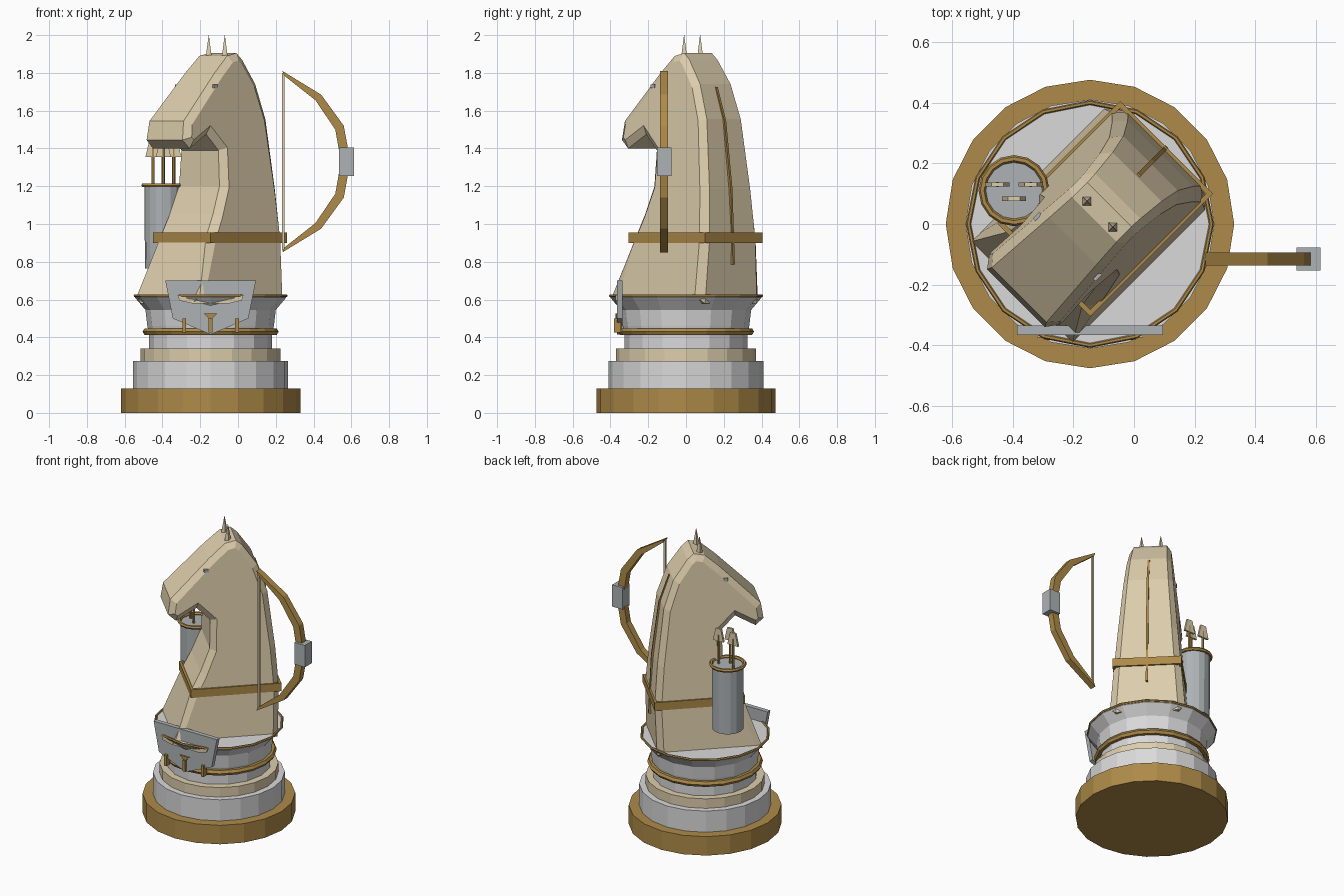
import bpy, bmesh, math
from mathutils import Matrix, Vector

cube = bpy.data.objects.get("Cube")
if cube:
    bpy.data.objects.remove(cube, do_unlink=True)


def material(name, rgb):
    m = bpy.data.materials.new(name)
    m.use_nodes = True
    m.diffuse_color = (*rgb, 1)
    m.node_tree.nodes["Principled BSDF"].inputs["Base Color"].default_value = (*rgb, 1)
    return m


GOLD = material("antique gold", (0.42, 0.255, 0.065))
CREAM = material("warm cream", (0.72, 0.61, 0.41))
WHITE = material("porcelain white", (0.70, 0.70, 0.71))
STEEL = material("steel grey", (0.42, 0.45, 0.46))

AXIS = -0.145  # x position of the pedestal axis
PEDESTAL = Matrix.Translation((AXIS, 0, 0))
# Horse frame: x forward, y sideways, turned to the front right corner
HORSE = PEDESTAL @ Matrix.Rotation(math.radians(225), 4, 'Z')
WORLD = Matrix.Identity(4)


def finish(name, bm, mat, frame=WORLD):
    bmesh.ops.transform(bm, matrix=frame, verts=bm.verts)
    bmesh.ops.recalc_face_normals(bm, faces=bm.faces)
    mesh = bpy.data.meshes.new(name)
    bm.to_mesh(mesh)
    bm.free()
    mesh.materials.append(mat)
    obj = bpy.data.objects.new(name, mesh)
    bpy.context.collection.objects.link(obj)
    return obj


def box(name, lo, hi, mat, frame=WORLD):
    lo, hi = Vector(lo), Vector(hi)
    bm = bmesh.new()
    bmesh.ops.create_cube(bm, size=1)
    for v in bm.verts:
        v.co = (lo + hi) / 2 + v.co * (hi - lo)
    return finish(name, bm, mat, frame)


def prism_mesh(points, y0, y1):
    """Outline in the xz plane, extruded from y0 to y1."""
    bm = bmesh.new()
    face = bm.faces.new([bm.verts.new((x, y0, z)) for x, z in points])
    ext = bmesh.ops.extrude_face_region(bm, geom=[face], use_keep_orig=True)
    for v in ext["geom"]:
        if isinstance(v, bmesh.types.BMVert):
            v.co.y = y1
    return bm


def prism(name, points, y0, y1, mat, frame=WORLD):
    return finish(name, prism_mesh(points, y0, y1), mat, frame)


def lathe(name, profile, sides, mat, frame=PEDESTAL, closed=False):
    """Spin (radius, z) points; a closed profile makes a ring, an open one is capped."""
    bm = bmesh.new()
    rings = []
    for r, z in profile:
        rings.append([bm.verts.new((r * math.cos(a), r * math.sin(a), z))
                      for a in (math.tau * i / sides for i in range(sides))])
    pairs = list(zip(rings, rings[1:]))
    if closed:
        pairs.append((rings[-1], rings[0]))
    else:
        bm.faces.new(rings[0])
        bm.faces.new(rings[-1])
    for a, b in pairs:
        for i in range(sides):
            j = (i + 1) % sides
            bm.faces.new((a[i], a[j], b[j], b[i]))
    return finish(name, bm, mat, frame)


def ring(name, radius, z, thick, sides, mat, frame=PEDESTAL):
    section = [(radius + thick * math.cos(a), z + thick * math.sin(a))
               for a in (math.tau * i / 6 for i in range(6))]
    return lathe(name, section, sides, mat, frame, closed=True)


# Pedestal
lathe("base_disc", [(0.475, 0), (0.475, 0.13)], 20, GOLD)
lathe("lower_step", [(0.41, 0.13), (0.41, 0.275)], 20, WHITE)
lathe("upper_step", [(0.37, 0.275), (0.37, 0.34)], 20, CREAM)
lathe("pedestal_cup", [(0.325, 0.34), (0.325, 0.41), (0.335, 0.46), (0.345, 0.545),
                       (0.40, 0.61), (0.40, 0.62)], 16, WHITE)
ring("cup_band", 0.34, 0.43, 0.02, 20, GOLD)
ring("cup_rim", 0.40, 0.62, 0.008, 16, GOLD)


# Horse bust: side outline, chamfered edges, narrowing towards the top
def half_width(z):
    return 0.235 - 0.085 * (z - 0.62)


outline = [(0.33, 0.58), (0.316, 0.62), (0.205, 0.93), (0.145, 1.05), (0.085, 1.2),
           (0.08, 1.39), (0.165, 1.475), (0.295, 1.40), (0.345, 1.445), (0.33, 1.545),
           (0.08, 1.80), (-0.02, 1.89), (-0.09, 1.905), (-0.13, 1.87), (-0.22, 1.74),
           (-0.283, 1.555), (-0.328, 1.185), (-0.348, 0.92), (-0.337, 0.58)]
bm = prism_mesh(outline, -0.2, 0.2)
side_edges = [e for e in bm.edges if abs(e.verts[0].co.y - e.verts[1].co.y) < 0.001]
bmesh.ops.bevel(bm, geom=side_edges, offset=0.037, segments=1, affect='EDGES')
for v in bm.verts:
    v.co.y *= half_width(v.co.z) / 0.2
finish("horse_bust", bm, CREAM, HORSE)

# Ears and eyes
for side, label in ((1, "left"), (-1, "right")):
    bm = bmesh.new()
    bmesh.ops.create_cone(bm, segments=4, radius1=0.021, radius2=0.001, depth=0.11,
                          cap_ends=True, matrix=Matrix.Translation((-0.046, 0.06 * side, 1.945)))
    finish(label + "_ear", bm, CREAM, HORSE)
    y = half_width(1.73) * side
    box(label + "_eye", (0.09, y - 0.006, 1.72), (0.12, y + 0.006, 1.738), STEEL, HORSE)

# Mane ridge down the back
spine = [(-0.215, 1.725), (-0.278, 1.545), (-0.325, 1.185), (-0.343, 0.785)]
prism("mane_ridge", spine + [(x - 0.016, z) for x, z in reversed(spine)],
      -0.007, 0.007, GOLD, HORSE)

# Chest strap
front, back, half, t = 0.215, -0.357, 0.216, 0.016
z0, z1 = 0.90, 0.955
box("strap_front", (front - t, -half, z0), (front, half, z1), GOLD, HORSE)
box("strap_back", (back, -half, z0), (back + t, half, z1), GOLD, HORSE)
for side, label in ((1, "left"), (-1, "right")):
    a, b = sorted((side * half, side * (half - t)))
    box("strap_" + label, (back, a, z0), (front, b, z1), GOLD, HORSE)

# Bow: upper half of the limb mirrored about the grip height
GRIP_Z = 1.33
outer = [(0.235, 0.48), (0.44, 0.355), (0.56, 0.19), (0.595, 0)]
inner = [(0.545, 0), (0.515, 0.17), (0.41, 0.325), (0.245, 0.455)]
for sign, label in ((1, "upper"), (-1, "lower")):
    prism("bow_limb_" + label, [(x, GRIP_Z + sign * z) for x, z in outer + inner],
          -0.137, -0.094, GOLD)
box("bow_grip", (0.535, -0.153, 1.255), (0.615, -0.078, 1.405), STEEL)
box("bow_string", (0.233, -0.122, 0.86), (0.246, -0.109, 1.80), CREAM)

# Quiver with three arrows
QUIVER = Matrix.Translation((-0.395, 0.11, 0))
lathe("quiver", [(0.098, 0.765), (0.1, 1.2)], 16, STEEL, QUIVER)
ring("quiver_rim", 0.105, 1.205, 0.012, 16, GOLD, QUIVER)
for i, (x, y) in enumerate([(-0.055, 0.02), (0.055, 0.02), (0.0, -0.027)]):
    spot = QUIVER @ Matrix.Translation((x, y, 0))
    lathe(f"arrow_shaft_{i}", [(0.009, 1.15), (0.009, 1.40)], 6, GOLD, spot)
    prism(f"arrow_fletching_{i}", [(-0.04, 1.355), (0.04, 1.355), (0.02, 1.44), (-0.02, 1.44)],
          -0.007, 0.007, CREAM, spot)

# Front shield with crescent, drop and pegs
prism("shield", [(-0.24, 0.70), (0.24, 0.70), (0.2, 0.50), (0, 0.415), (-0.2, 0.50)],
      -0.365, -0.335, STEEL, PEDESTAL)
prism("shield_crescent", [(-0.175, 0.625), (-0.11, 0.603), (0.11, 0.603), (0.175, 0.625),
                          (0.165, 0.595), (0.1, 0.58), (-0.1, 0.58), (-0.165, 0.595)],
      -0.374, -0.365, CREAM, PEDESTAL)
prism("shield_drop", [(-0.035, 0.525), (0.035, 0.525), (0, 0.49)],
      -0.374, -0.365, GOLD, PEDESTAL)
for i in (-1, 0, 1):
    box(f"shield_peg_{i + 2}", (0.14 * i - 0.01, -0.382, 0.425),
        (0.14 * i + 0.01, -0.345, 0.5), GOLD, PEDESTAL)
